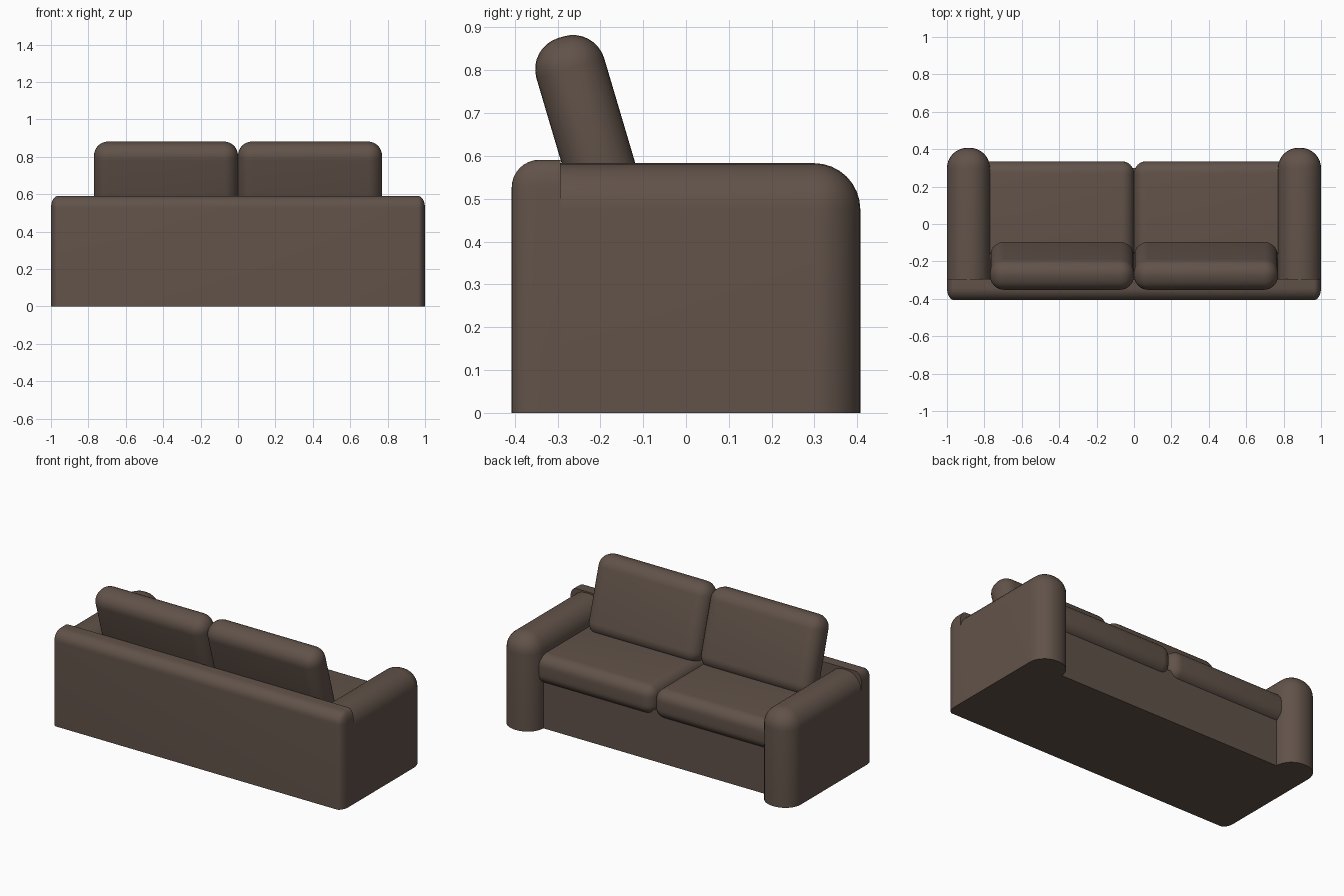
import bpy, bmesh, math
from mathutils import Matrix, Vector

if "Cube" in bpy.data.objects:
    bpy.data.objects.remove(bpy.data.objects["Cube"])

fabric = bpy.data.materials.new("brown_fabric")
fabric.diffuse_color = (0.12, 0.085, 0.067, 1)
fabric.use_nodes = True
fabric.node_tree.nodes["Principled BSDF"].inputs["Base Color"].default_value = fabric.diffuse_color


def soft_box(name, lo, hi, radius=0, sharp=(), squash=1, tilt=0):
    """Box from lo to hi; edges touching a side listed in sharp stay unrounded.
    squash scales the rounding along x, tilt rotates about x through the centre."""
    lo, hi = Vector(lo), Vector(hi)
    size, centre = hi - lo, (lo + hi) / 2
    size.x /= squash
    bm = bmesh.new()
    bmesh.ops.create_cube(bm, size=1)
    bmesh.ops.scale(bm, vec=size, verts=bm.verts)
    bm.normal_update()
    dirs = {"-x": (-1, 0, 0), "+x": (1, 0, 0), "-y": (0, -1, 0),
            "+y": (0, 1, 0), "-z": (0, 0, -1)}
    keep = [Vector(dirs[s]) for s in sharp]
    if radius:
        edges = [e for e in bm.edges
                 if not any(f.normal.dot(d) > 0.9 for f in e.link_faces for d in keep)]
        bmesh.ops.bevel(bm, geom=edges, offset=radius, offset_type='OFFSET',
                        segments=8, profile=0.5, affect='EDGES', clamp_overlap=True)
    bmesh.ops.scale(bm, vec=(squash, 1, 1), verts=bm.verts)
    bmesh.ops.transform(bm, verts=bm.verts,
                        matrix=Matrix.Translation(centre) @ Matrix.Rotation(tilt, 4, 'X'))
    bmesh.ops.recalc_face_normals(bm, faces=bm.faces)
    mesh = bpy.data.meshes.new(name)
    bm.to_mesh(mesh)
    bm.free()
    mesh.materials.append(fabric)
    ob = bpy.data.objects.new(name, mesh)
    bpy.context.collection.objects.link(ob)
    bpy.ops.object.select_all(action='DESELECT')
    ob.select_set(True)
    bpy.context.view_layer.objects.active = ob
    bpy.ops.object.shade_smooth_by_angle(angle=math.radians(35))
    return ob


def mirrored(ob):
    mod = ob.modifiers.new("Mirror", 'MIRROR')
    mod.use_mirror_merge = False


# frame: plinth under the seats and the low back panel
soft_box("base", (-0.77, -0.295, 0), (0.77, 0.30, 0.32))
soft_box("back_panel", (-1, -0.407, 0), (1, -0.293, 0.591), 0.065,
         sharp=("+y", "-z"), squash=0.57)

# arms: rounded on top and in front
mirrored(soft_box("arms", (0.77, -0.294, 0), (1, 0.407, 0.583), 0.108,
                  sharp=("-y", "-z")))

# seat cushions, running slightly into the arms
mirrored(soft_box("seat_cushions", (0.0, -0.29, 0.28), (0.84, 0.335, 0.46), 0.065))

# leaning back cushions
mirrored(soft_box("back_cushions", (0.0, -0.3065, 0.411), (0.77, -0.1415, 0.887), 0.076,
                  tilt=math.radians(16.5)))
